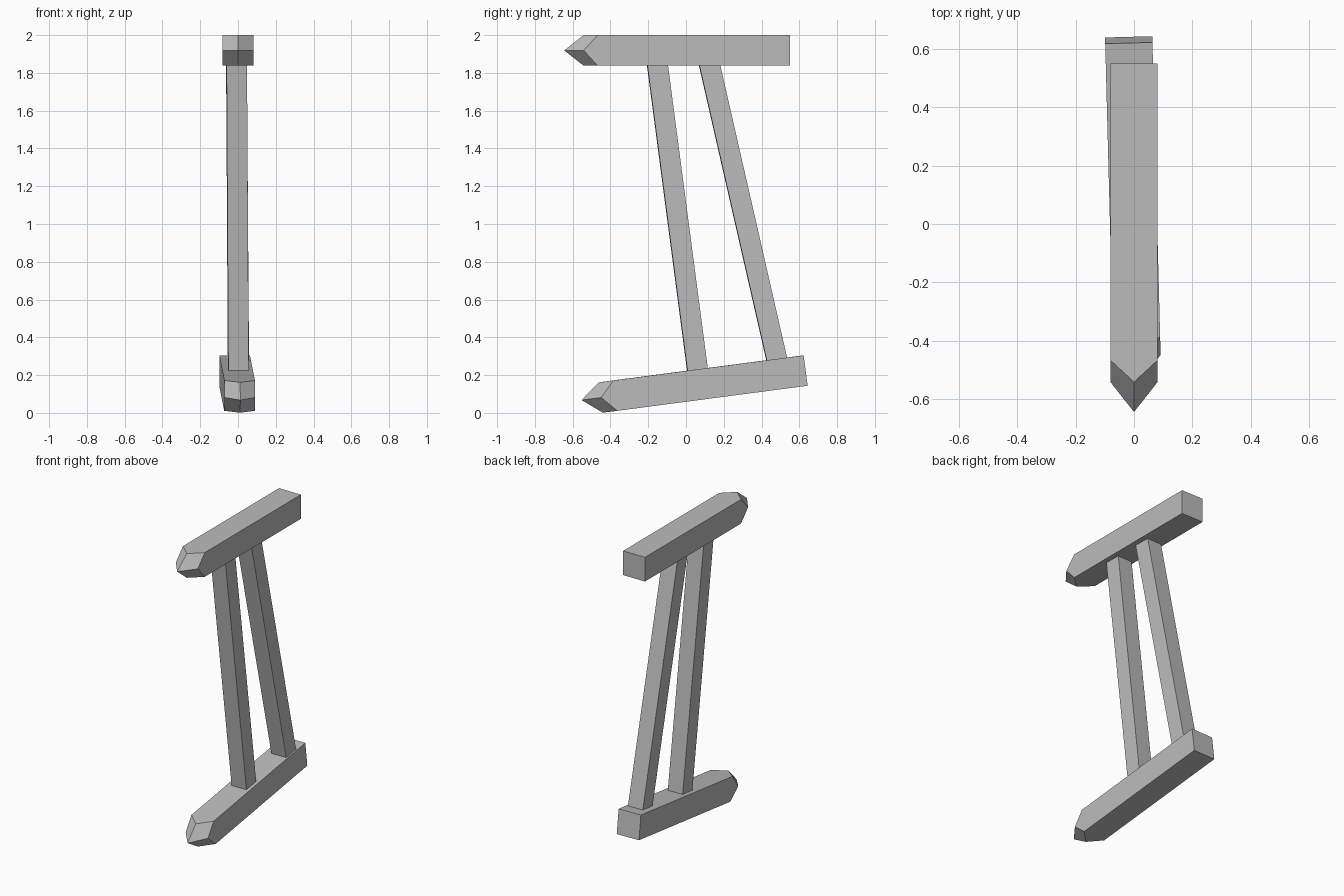
import bpy
import bmesh
from math import radians
from mathutils import Matrix, Vector

cube = bpy.data.objects.get("Cube")
if cube:
    bpy.data.objects.remove(cube, do_unlink=True)

# Single plain material
grey = bpy.data.materials.new("plain grey")
grey.use_nodes = True
grey.diffuse_color = (0.5, 0.5, 0.5, 1)
grey.node_tree.nodes["Principled BSDF"].inputs["Base Color"].default_value = (0.5, 0.5, 0.5, 1)

YAW = radians(1.5)
PITCH = radians(7.5)


def finish(name, bm, matrix):
    bmesh.ops.recalc_face_normals(bm, faces=bm.faces)
    mesh = bpy.data.meshes.new(name)
    bm.to_mesh(mesh)
    bm.free()
    mesh.materials.append(grey)
    obj = bpy.data.objects.new(name, mesh)
    obj.matrix_world = matrix
    bpy.context.collection.objects.link(obj)


def pointed_beam(name, matrix, half=0.081, length=1.195, mid_set=0.103, corner_set=0.178):
    """Square beam running along +y from a four-facet tip at its origin."""
    bm = bmesh.new()
    tip = bm.verts.new((0, 0, 0))
    signs = [(1, 1), (-1, 1), (-1, -1), (1, -1)]
    mid_dirs = [(0, 1), (-1, 0), (0, -1), (1, 0)]
    corners = [bm.verts.new((sx * half, corner_set, sz * half)) for sx, sz in signs]
    mids = [bm.verts.new((sx * half, mid_set, sz * half)) for sx, sz in mid_dirs]
    backs = [bm.verts.new((sx * half, length, sz * half)) for sx, sz in signs]
    for i in range(4):
        j = (i + 1) % 4
        bm.faces.new((tip, mids[i - 1], corners[i], mids[i]))
        bm.faces.new((corners[i], mids[i], corners[j], backs[j], backs[i]))
    bm.faces.new(backs)
    finish(name, bm, matrix)


def post(name, bottom, top, width=0.108, overlap=0.035):
    """Square post between two points, sunk slightly into both beams."""
    bottom, top = Vector(bottom), Vector(top)
    axis = (top - bottom).normalized()
    depth = axis.cross(Matrix.Rotation(YAW, 3, 'Z') @ Vector((1, 0, 0))).normalized()
    side = depth.cross(axis)
    frame = Matrix((side, depth, axis)).transposed().to_4x4()
    bm = bmesh.new()
    bmesh.ops.create_cube(bm, size=1)
    bmesh.ops.scale(bm, vec=(width, width, (top - bottom).length + 2 * overlap), verts=bm.verts)
    finish(name, bm, Matrix.Translation((bottom + top) / 2) @ frame)


# Level upper beam and tilted lower beam
pointed_beam("upper_beam", Matrix.Translation((0, -0.645, 1.919)))
pointed_beam("lower_beam", Matrix.Translation((0.013, -0.553, 0.068))
             @ Matrix.Rotation(YAW, 4, 'Z') @ Matrix.Rotation(PITCH, 4, 'X'))

# Two leaning posts
post("front_post", (0.0015, 0.06, 0.233), (-0.0075, -0.151, 1.84))
post("back_post", (0.003, 0.479, 0.29), (-0.008, 0.125, 1.84))
